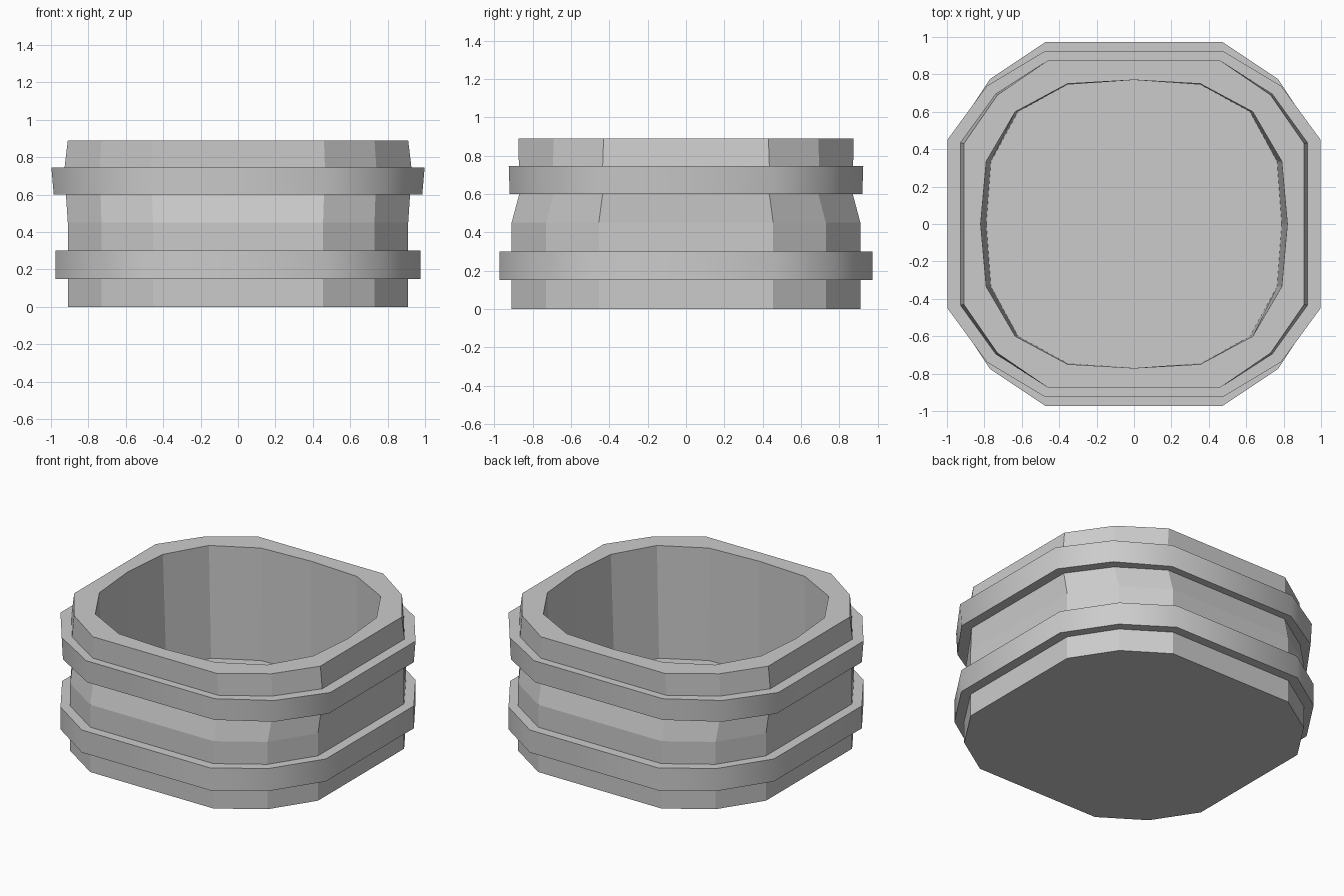
import bpy
import bmesh
import math

cube = bpy.data.objects.get("Cube")
if cube:
    bpy.data.objects.remove(cube, do_unlink=True)

# One plain grey material
grey = bpy.data.materials.new("grey")
grey.use_nodes = True
colour = (0.6, 0.6, 0.6, 1)
grey.diffuse_color = colour
grey.node_tree.nodes["Principled BSDF"].inputs["Base Color"].default_value = colour


def outline(quarter, z):
    """Mirror a quarter outline, given from the +x axis to the +y axis."""
    left = [(-x, y) for x, y in reversed(quarter)][1:]
    half = quarter + left
    back = [(-x, -y) for x, y in half][1:-1]
    return [(x, y, z) for x, y in half + back]


def octo(w, d, cw, cd, ex, ey):
    """Quarter of a square with chamfered corners, with middle points on its sides."""
    return [(w, 0), (w, ey), (cw, cd), (ex, d), (0, d)]


def loft(name, loops, closed=False, smooth=False):
    bm = bmesh.new()
    rings = [[bm.verts.new(p) for p in loop] for loop in loops]
    pairs = list(zip(rings, rings[1:]))
    if closed:
        pairs.append((rings[-1], rings[0]))
    for a, b in pairs:
        n = len(a)
        for i in range(n):
            j = (i + 1) % n
            bm.faces.new((a[i], a[j], b[j], b[i]))
    if not closed:
        bm.faces.new(rings[0])
        bm.faces.new(rings[-1])
    bmesh.ops.recalc_face_normals(bm, faces=bm.faces)
    mesh = bpy.data.meshes.new(name)
    bm.to_mesh(mesh)
    bm.free()
    mesh.materials.append(grey)
    obj = bpy.data.objects.new(name, mesh)
    bpy.context.collection.objects.link(obj)
    if smooth:
        bpy.ops.object.select_all(action="DESELECT")
        obj.select_set(True)
        bpy.context.view_layer.objects.active = obj
        bpy.ops.object.shade_smooth_by_angle(angle=math.radians(40))
    return obj


# Hollow pot: outer wall upwards, rim, inner wall down to the floor
base = octo(0.91, 0.91, 0.73, 0.73, 0.455, 0.455)
shoulder = octo(0.92, 0.87, 0.735, 0.69, 0.46, 0.435)
neck = octo(0.928, 0.872, 0.74, 0.695, 0.465, 0.435)
rim = octo(0.91, 0.875, 0.73, 0.69, 0.46, 0.43)
mouth = [(0.82, 0), (0.79, 0.335), (0.635, 0.6), (0.355, 0.75), (0, 0.77)]
floor = [(0.79, 0), (0.765, 0.335), (0.62, 0.6), (0.355, 0.745), (0, 0.77)]
loft("pot_body", [
    outline(base, 0), outline(base, 0.45), outline(shoulder, 0.6),
    outline(neck, 0.74), outline(rim, 0.89), outline(mouth, 0.89),
    outline(floor, 0.14)])


# Raised bands around the pot, sunk slightly into its wall
def band(name, low, high, z0, z1):
    core = [(x * 0.9, y * 0.9) for x, y in low]
    loft(name, [outline(core, z0), outline(low, z0),
                outline(high, z1), outline(core, z1)], closed=True, smooth=True)


lower = octo(0.975, 0.972, 0.77, 0.775, 0.475, 0.465)
upper_low = octo(0.985, 0.92, 0.78, 0.735, 0.47, 0.45)
upper_high = octo(0.998, 0.925, 0.787, 0.738, 0.475, 0.45)
band("lower_band", lower, lower, 0.15, 0.3)
band("upper_band", upper_low, upper_high, 0.6, 0.745)
